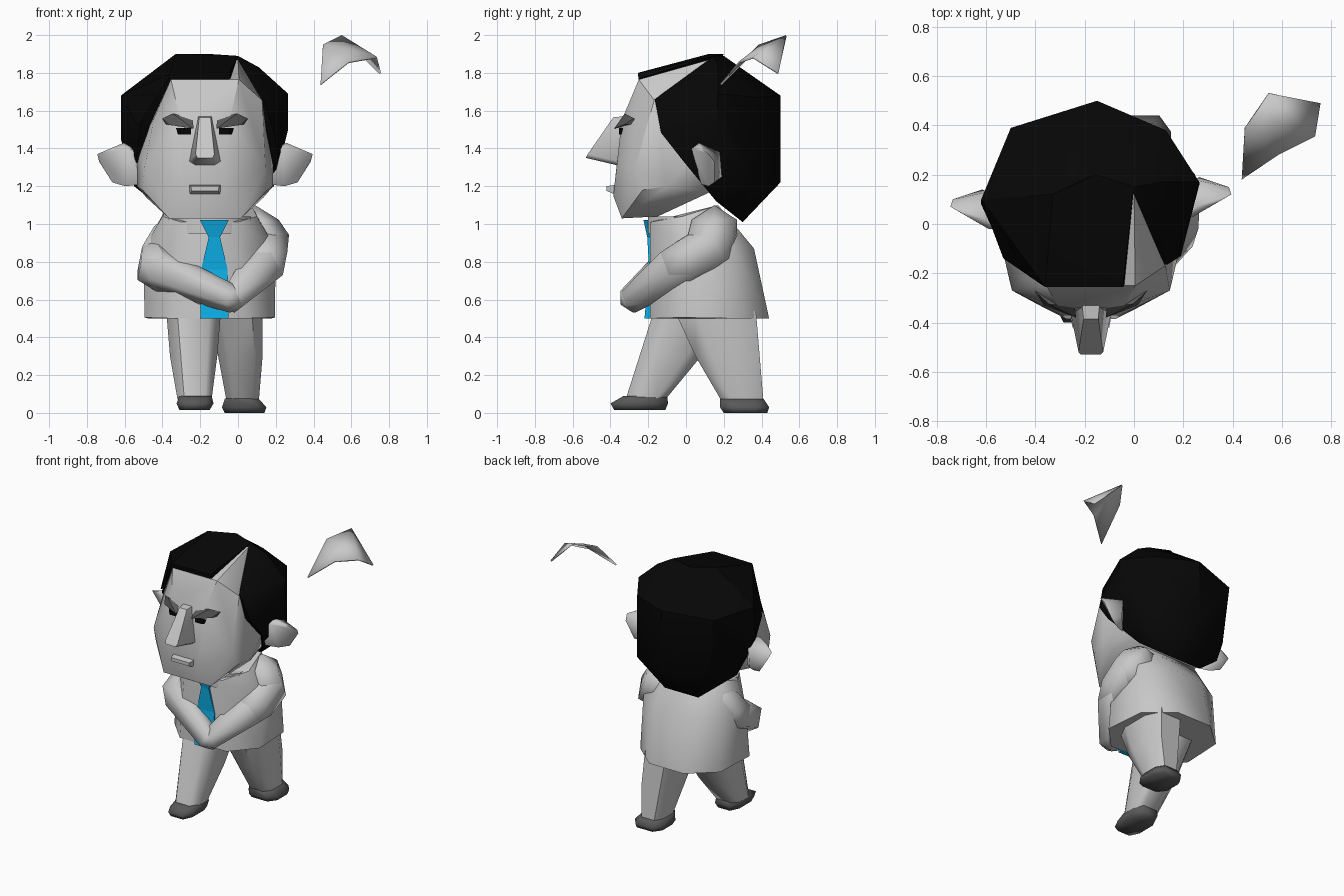
import bpy, bmesh, math
from mathutils import Vector


def material(name, r, g, b):
    m = bpy.data.materials.new(name)
    m.diffuse_color = (r, g, b, 1)
    return m


GREY = material("light_grey", 0.58, 0.58, 0.58)
BLACK = material("black", 0.002, 0.002, 0.002)
DARK = material("dark_grey", 0.1, 0.1, 0.1)
BLUE = material("tie_blue", 0.004, 0.43, 0.8)
HX = -0.175  # centre line of the head


def finish(bm, name, mat, angle):
    bmesh.ops.recalc_face_normals(bm, faces=bm.faces)
    me = bpy.data.meshes.new(name)
    bm.to_mesh(me)
    bm.free()
    me.materials.append(mat)
    ob = bpy.data.objects.new(name, me)
    bpy.context.collection.objects.link(ob)
    bpy.ops.object.select_all(action='DESELECT')
    ob.select_set(True)
    bpy.context.view_layer.objects.active = ob
    bpy.ops.object.shade_smooth_by_angle(angle=math.radians(angle))
    return ob


def add_hull(bm, pts):
    vs = [bm.verts.new(p) for p in pts]
    res = bmesh.ops.convex_hull(bm, input=vs)
    junk = {v for v in res["geom_interior"] + res["geom_unused"]
            if isinstance(v, bmesh.types.BMVert)}
    bmesh.ops.delete(bm, geom=list(junk), context='VERTS')


def both(pts, cx):
    """Points given as half width, y, z, mirrored about cx."""
    return [(cx + s * x, y, z) for x, y, z in pts for s in (-1, 1)]


def hull(name, mat, pts, angle=35):
    bm = bmesh.new()
    add_hull(bm, pts)
    return finish(bm, name, mat, angle)


def pair(name, mat, pts, cx, angle=35, left_shift=0.0):
    for side, s, dy in (("left", -1, left_shift), ("right", 1, 0)):
        hull(side + "_" + name, mat, [(cx + s * x, y + dy, z) for x, y, z in pts], angle)


def limb(name, mat, joints):
    """Chain of hulls around low-poly balls (x, y, z, radius)."""
    bm = bmesh.new()
    for a, b in zip(joints, joints[1:]):
        pts = []
        for x, y, z, r in (a, b):
            tmp = bmesh.new()
            bmesh.ops.create_icosphere(tmp, subdivisions=1, radius=r)
            pts += [v.co + Vector((x, y, z)) for v in tmp.verts]
            tmp.free()
        add_hull(bm, pts)
    finish(bm, name, mat, 50)


# Head: the face, plus the right-hand slope that shows in the parting
hull("face", GREY, both([
    (0.18, -0.25, 1.765), (0.13, -0.34, 1.55), (0.27, -0.22, 1.56), (0.13, -0.365, 1.3),
    (0.32, -0.27, 1.3), (0.36, -0.1, 1.2), (0.36, 0.08, 1.4), (0.33, -0.23, 1.18),
    (0.19, -0.34, 1.03), (0.1, -0.385, 1.15), (0.31, -0.05, 1.14), (0.28, 0.13, 1.17),
    (0.13, -0.15, 1.04)], HX)
    + [(0.0, 0.14, 1.875), (-0.3, 0.14, 1.86), (-0.04, -0.25, 1.765), (0.128, -0.168, 1.655)])

# Hair: rounded back shell and raised fringe, leaving the parting open
hull("hair_back", BLACK, [
    (-0.33, 0.12, 1.9), (0.0, 0.15, 1.89), (-0.15, 0.2, 1.89), (0.11, 0.17, 1.83),
    (-0.62, 0.1, 1.68), (-0.5, 0.39, 1.66), (-0.15, 0.5, 1.68), (0.13, 0.38, 1.67), (0.265, 0.17, 1.69),
    (-0.62, 0.08, 1.45), (0.265, 0.16, 1.5),
    (-0.55, 0.2, 1.2), (-0.45, 0.38, 1.22), (-0.15, 0.5, 1.22), (0.13, 0.38, 1.22), (0.19, 0.2, 1.2),
    (-0.31, 0.3, 1.01), (-0.04, 0.3, 1.01), (-0.44, 0.16, 1.12), (0.09, 0.16, 1.12),
    (0.135, -0.165, 1.66), (0.19, -0.13, 1.48), (0.21, -0.02, 1.34),
    (-0.44, -0.19, 1.69), (-0.52, -0.14, 1.5), (-0.54, -0.02, 1.34)])
hull("hair_fringe", BLACK, [
    (-0.37, -0.25, 1.765), (-0.04, -0.25, 1.77), (-0.36, -0.255, 1.795), (-0.045, -0.255, 1.8),
    (0.0, 0.15, 1.89), (-0.33, 0.12, 1.9), (-0.15, 0.2, 1.9), (-0.62, 0.1, 1.68),
    (-0.44, -0.19, 1.68), (-0.53, -0.14, 1.52)])

# Facial features; the left ear sits slightly further forward
pair("ear", GREY, [
    (0.34, 0.03, 1.38), (0.34, 0.08, 1.21), (0.415, 0.03, 1.4), (0.43, 0.07, 1.43), (0.5, 0.08, 1.4),
    (0.57, 0.12, 1.37), (0.56, 0.15, 1.33), (0.49, 0.15, 1.22), (0.44, 0.19, 1.25),
    (0.42, 0.18, 1.38), (0.42, 0.12, 1.2)], HX, 60, -0.05)
hull("nose", GREY, both([
    (0.035, -0.33, 1.57), (0.03, -0.385, 1.565), (0.05, -0.52, 1.37), (0.04, -0.53, 1.35),
    (0.085, -0.35, 1.33), (0.05, -0.36, 1.31)], HX), 45)
pair("eyebrow", DARK, [
    (0.225, -0.25, 1.53), (0.225, -0.275, 1.56), (0.17, -0.325, 1.585), (0.065, -0.335, 1.555),
    (0.06, -0.38, 1.505), (0.19, -0.33, 1.525)], HX)
pair("eye", BLACK, [
    (x, y + d, z) for x, y in ((0.075, -0.354), (0.13, -0.352), (0.195, -0.298))
    for z in (1.473, 1.507) for d in (0, 0.009)], HX)
hull("mouth", GREY, both([
    (0.085, -0.36, 1.21), (0.075, -0.42, 1.2), (0.07, -0.42, 1.175), (0.085, -0.36, 1.15)], HX), 60)

# Neck and jacket
hull("neck", GREY, both([
    (x, y, z) for z in (0.95, 1.04) for x, y in ((0.11, -0.2), (0.22, -0.08), (0.22, 0.12), (0.1, 0.22))], -0.15), 60)
hull("jacket", GREY, both([
    (0.19, -0.19, 0.5), (0.345, -0.03, 0.505), (0.325, 0.28, 0.5), (0.14, 0.44, 0.5),
    (0.16, -0.165, 0.87), (0.35, 0.02, 0.87), (0.32, 0.25, 0.88), (0.14, 0.36, 0.87),
    (0.15, -0.19, 1.01), (0.25, -0.02, 1.04), (0.22, 0.17, 1.1)], -0.15), 50)

# Folded arms meeting at the front
limb("left_arm", GREY, [(-0.35, 0.11, 0.93, 0.13), (-0.41, 0.05, 0.82, 0.135),
                        (-0.42, -0.08, 0.76, 0.125), (-0.04, -0.28, 0.61, 0.08)])
limb("right_arm", GREY, [(0.09, 0.15, 0.96, 0.14), (0.145, 0.13, 0.88, 0.14),
                         (0.14, -0.02, 0.79, 0.135), (-0.02, -0.27, 0.61, 0.08)])

# Tie: knot, widening blade and straight lower end
TX = -0.125
tie = [(0.075, -0.225, 1.02), (0.03, -0.205, 0.93), (0.07, -0.195, 0.76), (0.075, -0.22, 0.5)]
for part, a, b in zip(("tie_knot", "tie_blade", "tie_end"), tie, tie[1:]):
    hull(part, BLUE, both([(w, y + d, z) for w, y, z in (a, b) for d in (0, 0.04)], TX))


def block(name, mat, sections, angle=55):
    """Chamfered stack of (x0, x1, y0, y1, z) sections."""
    pts = []
    for x0, x1, y0, y1, z in sections:
        cx, cy, w, d = (x0 + x1) / 2, (y0 + y1) / 2, (x1 - x0) / 2, (y1 - y0) / 2
        pts += [(cx + w * i, cy + d * j, z) for a in (-1, 1) for b in (-1, 1)
                for i, j in ((a, b * 0.5), (a * 0.6, b))]
    hull(name, mat, pts, angle)


# Striding legs and shoes
block("left_leg", GREY, [(-0.38, -0.09, -0.17, 0.24, 0.54), (-0.36, -0.11, -0.23, 0.08, 0.3),
                         (-0.32, -0.14, -0.32, -0.11, 0.07)])
block("right_leg", GREY, [(-0.15, 0.13, -0.06, 0.37, 0.54), (-0.08, 0.13, 0.05, 0.39, 0.3),
                          (-0.06, 0.11, 0.19, 0.41, 0.06)])
block("left_shoe", DARK, [(-0.31, -0.15, -0.38, -0.11, 0.015), (-0.325, -0.13, -0.4, -0.095, 0.05),
                          (-0.31, -0.14, -0.33, -0.1, 0.09)], 75)
block("right_shoe", DARK, [(-0.07, 0.14, 0.2, 0.43, 0.0), (-0.085, 0.15, 0.18, 0.44, 0.03),
                           (-0.07, 0.11, 0.18, 0.41, 0.075)], 75)

# Loose folded sheet floating beside the head
bm = bmesh.new()
A, B, C, D, E, F, G = [bm.verts.new(p) for p in (
    (0.437, 0.18, 1.742), (0.45, 0.385, 1.95), (0.55, 0.53, 2.0), (0.757, 0.49, 1.8),
    (0.735, 0.355, 1.885), (0.57, 0.37, 1.93), (0.585, 0.28, 1.86))]
for f in ((A, G, F), (A, F, B), (B, F, C), (G, E, F), (F, E, C), (C, E, D)):
    bm.faces.new(f)
sheet = finish(bm, "folded_sheet", GREY, 35)
sheet.modifiers.new("thickness", 'SOLIDIFY').thickness = 0.01
